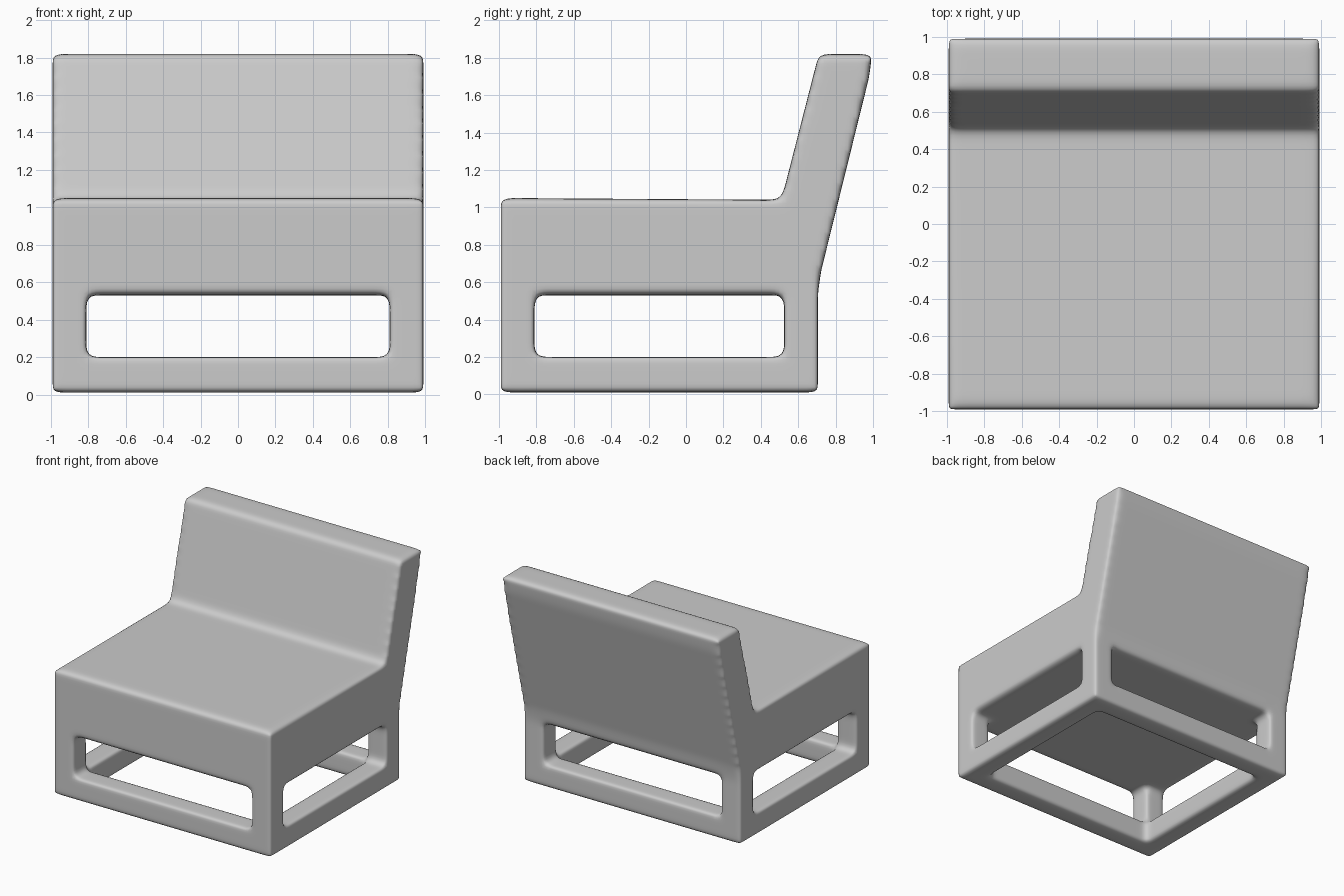
import bpy, bmesh
from mathutils import Matrix, Vector

cube = bpy.data.objects.get("Cube")
if cube:
    bpy.data.objects.remove(cube, do_unlink=True)

grey = bpy.data.materials.new("plain_grey")
grey.use_nodes = True
colour = (0.6, 0.6, 0.6, 1)
grey.diffuse_color = colour
grey.node_tree.nodes["Principled BSDF"].inputs["Base Color"].default_value = colour

HALF = 0.99            # half width
FRONT, REAR = -0.99, 0.705
BAR = 0.18             # thickness of legs and rails


def add_box(bm, low, high):
    low, high = Vector(low), Vector(high)
    matrix = Matrix.Translation((low + high) / 2) @ Matrix.Diagonal((*(high - low), 1))
    bmesh.ops.create_cube(bm, size=1, matrix=matrix)


def add_side_profile(bm, points):
    face = bm.faces.new([bm.verts.new((-HALF, y, z)) for y, z in points])
    moved = bmesh.ops.extrude_face_region(bm, geom=[face], use_keep_orig=True)["geom"]
    verts = [v for v in moved if isinstance(v, bmesh.types.BMVert)]
    bmesh.ops.translate(bm, verts=verts, vec=(2 * HALF, 0, 0))


bm = bmesh.new()

# Thick seat flowing into the leaning backrest
add_side_profile(bm, [(FRONT, 0.53), (FRONT, 1.05), (0.51, 1.04), (0.71, 1.82),
                      (0.995, 1.82), (0.98, 1.7), (0.72, 0.65), (REAR, 0.53)])

for side in (-1, 1):
    outer, inner = side * HALF, side * (HALF - BAR)
    x0, x1 = min(outer, inner), max(outer, inner)
    # Side rail
    add_box(bm, (x0, FRONT, 0.01), (x1, REAR, 0.2))
    # Front and rear legs
    for y0 in (FRONT, REAR - BAR):
        add_box(bm, (x0, y0, 0.05), (x1, y0 + BAR, 0.62))

# Front and rear rails
for y0 in (FRONT, REAR - BAR):
    add_box(bm, (-HALF, y0, 0.01), (HALF, y0 + BAR, 0.2))

bmesh.ops.recalc_face_normals(bm, faces=bm.faces)
mesh = bpy.data.meshes.new("lounge_chair")
bm.to_mesh(mesh)
bm.free()
mesh.materials.append(grey)
chair = bpy.data.objects.new("lounge_chair", mesh)
bpy.context.collection.objects.link(chair)

# Fuse the parts into one skin and soften its edges
fuse = chair.modifiers.new("fuse", "REMESH")
fuse.mode = "VOXEL"
fuse.voxel_size = 0.022
fuse.use_smooth_shade = True
soften = chair.modifiers.new("soften", "SMOOTH")
soften.factor = 0.5
soften.iterations = 12
